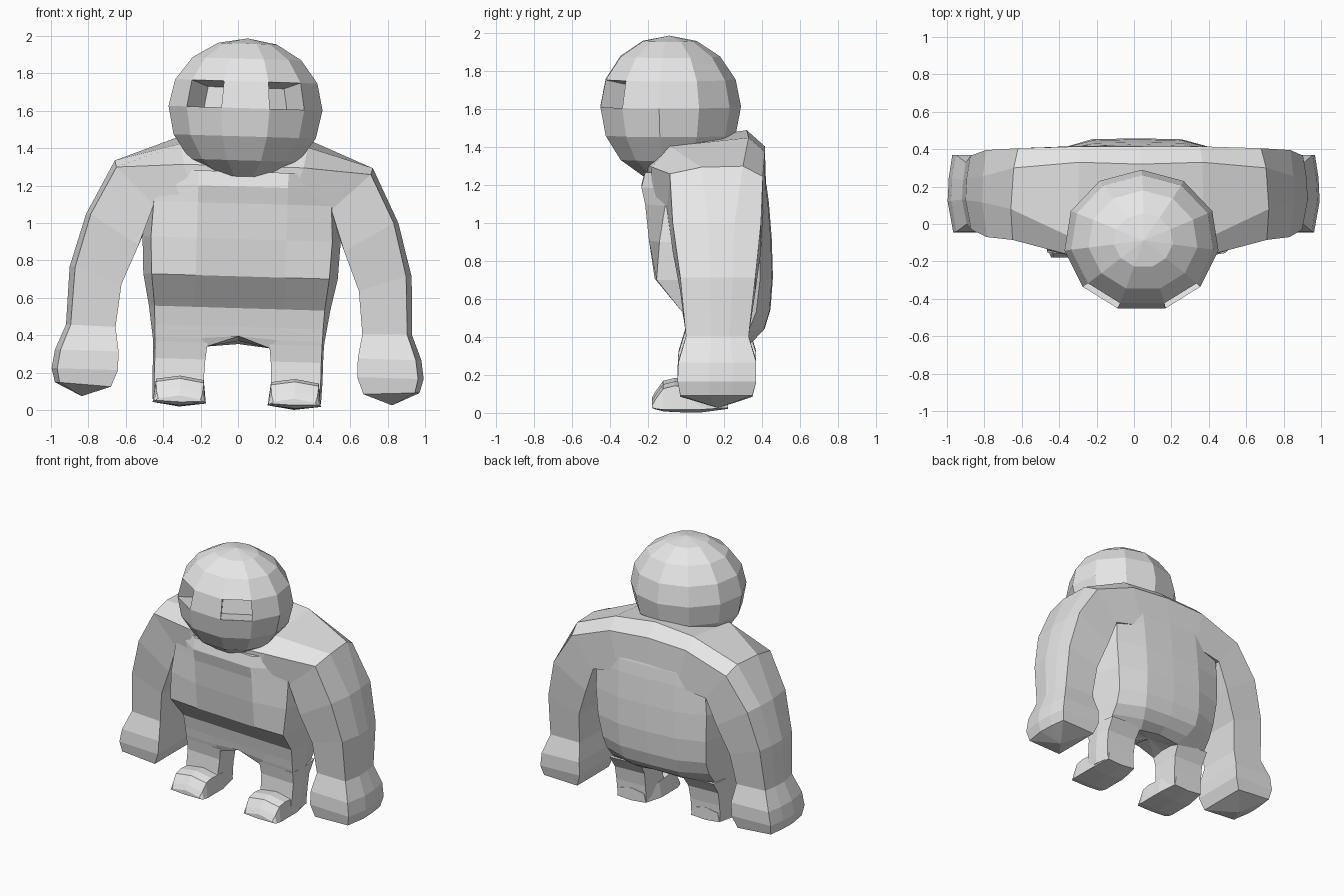
import bpy, bmesh, math
from mathutils import Matrix, Vector

if "Cube" in bpy.data.objects:
    bpy.data.objects.remove(bpy.data.objects["Cube"])

grey = bpy.data.materials.new("plain_grey")
grey.diffuse_color = (0.8, 0.8, 0.8, 1)
grey.use_nodes = True
grey.node_tree.nodes["Principled BSDF"].inputs["Base Color"].default_value = grey.diffuse_color

# The whole figure leans slightly to one side, pivoting at the hips
PIVOT = Vector((0, 0, 0.4))
LEAN = (Matrix.Translation(PIVOT + Vector((0.004, 0, -0.005)))
        @ Matrix.Rotation(math.radians(1.7), 4, 'Y') @ Matrix.Translation(-PIVOT))


def mirror(points):
    return [(-x, y, z) for x, y, z in points]


def loft(name, rings, start=None, end=None, edit=None):
    """Skin equal-sized rings; ends close to a point if given, else flat."""
    bm = bmesh.new()
    rows = [[bm.verts.new(p) for p in ring] for ring in rings]
    n = len(rows[0])
    for a, b in zip(rows, rows[1:]):
        for i in range(n):
            j = (i + 1) % n
            bm.faces.new((a[i], a[j], b[j], b[i]))
    for row, tip in ((rows[0], start), (rows[-1], end)):
        if tip is None:
            bm.faces.new(row)
        else:
            pole = bm.verts.new(tip)
            for i in range(n):
                bm.faces.new((row[i], row[(i + 1) % n], pole))
    bmesh.ops.recalc_face_normals(bm, faces=bm.faces[:])
    if edit:
        edit(bm)
    bm.transform(LEAN)
    mesh = bpy.data.meshes.new(name)
    bm.to_mesh(mesh)
    bm.free()
    mesh.materials.append(grey)
    obj = bpy.data.objects.new(name, mesh)
    bpy.context.collection.objects.link(obj)
    return obj


# Head: faceted ball with a broad flat facet facing forward
HEAD = Vector((0, -0.088, 1.62))
RX, RY, RZ, SEG, BANDS = 0.416, 0.378, 0.373, 11, 8


def head_ring(k):
    t = math.pi * k / BANDS
    drop = RZ * math.cos(t) * (1.06 if k > BANDS / 2 else 1)
    ring = []
    for i in range(SEG):
        a = math.pi / 2 + 2 * math.pi * i / SEG
        widen = 1.1 if math.sin(a) < -0.9 else 1
        ring.append((RX * math.sin(t) * math.cos(a) * widen,
                     HEAD.y + RY * math.sin(t) * math.sin(a), HEAD.z + drop))
    return ring


# Eye sockets: the facets either side of the front one, pushed inward
def cut_eyes(bm):
    eyes = []
    for f in bm.faces:
        c = f.calc_center_median()
        if HEAD.z < c.z < HEAD.z + 0.14 and c.y < -0.3 and 0.12 < abs(c.x) < 0.3:
            eyes.append(f)
    bmesh.ops.inset_individual(bm, faces=eyes, thickness=0.0, depth=-0.17)


loft("head", [head_ring(k) for k in range(1, BANDS)],
     start=HEAD + Vector((0, 0, RZ)), end=HEAD - Vector((0, 0, RZ)), edit=cut_eyes)


# Shoulders and arms: one sweep from hand to hand
def arm_ring(xi, xo, yf, yb, zi, zo, bulge):
    """Five-cornered limb section with a slightly bowed outer side."""
    return [(xi, yf, zi), (xo, yf, zo), (xo + bulge, yf * .6 + yb * .4, zo),
            (xo + bulge * .8, yf * .3 + yb * .7, zo), (xo + .005, yb, zo), (xi, yb, zi)]


# yoke sections: inner front, front ridge, top front, top back, upper back, inner back
centre = [(0, -.20, 1.1), (0, -.23, 1.31), (0, -.09, 1.43), (0, .32, 1.495), (0, .415, 1.41), (0, .425, 1.1)]
half = [
    [(.25, -.19, 1.1), (.32, -.18, 1.31), (.34, -.085, 1.42), (.33, .33, 1.465), (.32, .415, 1.39), (.25, .42, 1.1)],
    [(.475, -.1, 1.09), (.68, -.085, 1.285), (.69, .08, 1.32), (.675, .30, 1.325), (.65, .405, 1.27), (.475, .405, 1.06)],
    arm_ring(.55, .81, -.07, .395, .87, 1.03, .025),
    arm_ring(.635, .885, -.03, .365, .66, .745, .03),
    arm_ring(.66, .90, 0, .33, .43, .435, .025),
    arm_ring(.64, .95, -.04, .37, .30, .30, .03),
    arm_ring(.64, .965, -.045, .37, .20, .20, .03),
    arm_ring(.675, .95, -.03, .35, .11, .125, .025),
]
fingertip = (0.83, 0.17, 0.055)
loft("shoulders_and_arms", [mirror(r) for r in reversed(half)] + [centre] + half,
     start=mirror([fingertip])[0], end=fingertip)


# Torso: overhanging chest and belly, rounded back
def torso_ring(z, w, side, front, front_corner, back, back_corner, xm=.24, arch=0):
    right = [(xm, front, z), (w, front_corner, z), (side, 0.15, z),
             (w - .02, back_corner, z), (xm, back, z)]
    return ([(0, front, z + arch)] + right + [(0, back + 0.005, z + arch * .3)]
            + mirror(right)[::-1])


loft("torso", [
    torso_ring(1.28, .40, .40, -.215, -.10, .40, .37),
    torso_ring(1.20, .46, .46, -.235, -.09, .42, .38),
    torso_ring(1.11, .475, .50, -.215, -.11, .432, .385),
    torso_ring(0.92, .485, .53, -.195, -.14, .447, .39),
    torso_ring(0.72, .475, .52, -.165, -.155, .453, .39),
    torso_ring(0.55, .455, .485, -.02, -.02, .44, .37),
    torso_ring(0.45, .45, .47, .00, .00, .41, .33, .23),
    torso_ring(0.385, .448, .46, .01, .01, .35, .28, .2, .015),
    torso_ring(0.34, .445, .455, .02, .02, .28, .25, .17, .06),
], end=(0, 0.17, 0.375))


# Legs: short, pinched above the foot
def leg_ring(x0, x1, y0, y1, z):
    return [(x0, y0, z), (x1, y0, z), (x1 + 0.01, (y0 + y1) / 2, z), (x1 - .01, y1, z), (x0 + .01, y1, z)]


leg = [
    leg_ring(.165, .447, .015, .29, .36),
    leg_ring(.175, .445, .03, .235, .27),
    leg_ring(.18, .445, .02, .22, .17),
    leg_ring(.18, .44, .0, .215, .05),
]


# Feet: rounded toe, slightly keeled sole; swept from heel to toe
def foot_ring(y, top, bottom, keel, x0=.165, x1=.45):
    m = (x0 + x1) / 2
    return [(x0, y, bottom), (m, y, keel), (x1, y, bottom),
            (x1 - .015, y, top - .02), (m, y, top), (x0 + .015, y, top - .02)]


foot = [
    foot_ring(.22, .13, .045, .035, .19, .43),
    foot_ring(.07, .17, .035, .015),
    foot_ring(-.06, .18, .035, .018),
    foot_ring(-.12, .165, .035, .022),
    foot_ring(-.16, .11, .04, .032, .17, .445),
    foot_ring(-.18, .075, .045, .04, .18, .435),
]

for side, flip in (("right", list), ("left", mirror)):
    loft(side + "_leg", [flip(r) for r in leg])
    loft(side + "_foot", [flip(r) for r in foot])
